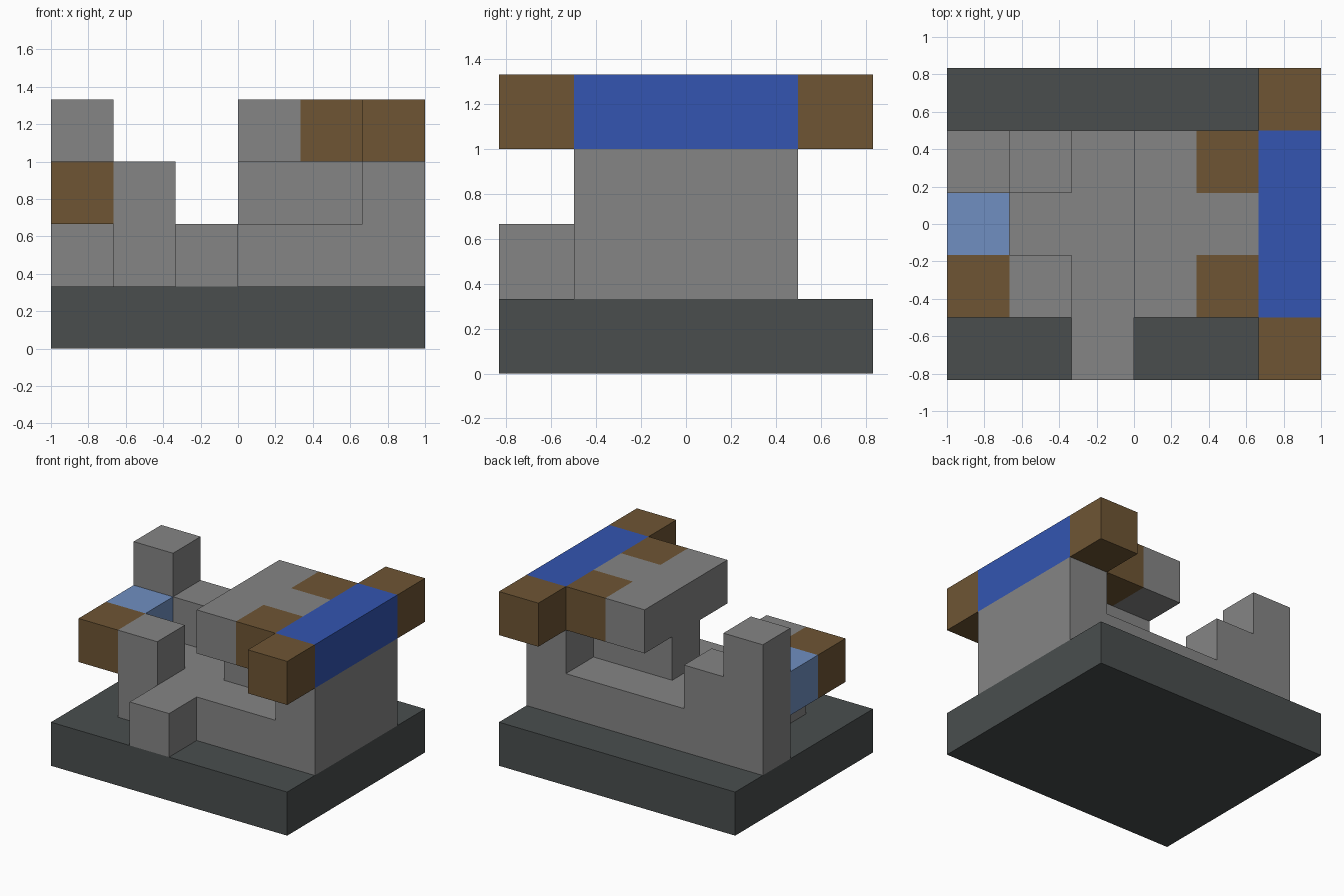
import bpy
import bmesh
from mathutils import Vector

CELL = 1 / 3
ORIGIN = Vector((-1, -2.5 * CELL, 0))

cube = bpy.data.objects.get("Cube")
if cube:
    bpy.data.objects.remove(cube, do_unlink=True)


def material(name, rgb):
    mat = bpy.data.materials.new(name)
    mat.use_nodes = True
    colour = (*rgb, 1)
    mat.diffuse_color = colour
    bsdf = next(n for n in mat.node_tree.nodes if n.type == "BSDF_PRINCIPLED")
    bsdf.inputs["Base Color"].default_value = colour
    return mat


def block(name, mat, low, high):
    """Box between two corners, counted in grid cells."""
    low, high = Vector(low), Vector(high)
    size, centre = (high - low) * CELL, (low + high) * CELL / 2 + ORIGIN
    bm = bmesh.new()
    bmesh.ops.create_cube(bm, size=1)
    for v in bm.verts:
        v.co = Vector(a * b for a, b in zip(v.co, size)) + centre
    mesh = bpy.data.meshes.new(name)
    bm.to_mesh(mesh)
    bm.free()
    mesh.materials.append(mat)
    obj = bpy.data.objects.new(name, mesh)
    bpy.context.scene.collection.objects.link(obj)
    return obj


slate = material("dark slate", (0.067, 0.076, 0.076))
stone = material("grey stone", (0.235, 0.235, 0.235))
wood = material("brown wood", (0.156, 0.091, 0.034))
blue = material("deep blue", (0.033, 0.091, 0.44))
pale = material("pale blue", (0.162, 0.275, 0.533))

# Base and the grey body standing on it
block("base_slab", slate, (0, 0, 0), (6, 5, 1))
block("lower_body", stone, (1, 1, 1), (6, 4, 2))
block("front_step", stone, (2, 0, 1), (3, 1, 2))

# Stepped right end
block("rear_post", stone, (0, 3, 1), (1, 4, 4))
for side, y in (("front", 1), ("rear", 3)):
    block(side + "_stub", stone, (1, y, 2), (2, y + 1, 3))
block("pale_blue_block", pale, (0, 2, 2), (1, 3, 3))
block("right_wood_block", wood, (0, 1, 2), (1, 2, 3))

# Left end wall, neck and overhanging top
block("end_wall", stone, (5, 1, 2), (6, 4, 3))
block("neck", stone, (3, 2, 2), (5, 3, 3))
block("overhang", stone, (3, 1, 3), (4, 4, 4))
block("overhang_link", stone, (4, 2, 3), (5, 3, 4))
block("blue_beam", blue, (5, 1, 3), (6, 4, 4))

# Wooden blocks, paired front and rear
for side, inner, outer in (("front", 1, 0), ("rear", 3, 4)):
    block(side + "_inner_wood", wood, (4, inner, 3), (5, inner + 1, 4))
    block(side + "_beam_end", wood, (5, outer, 3), (6, outer + 1, 4))
